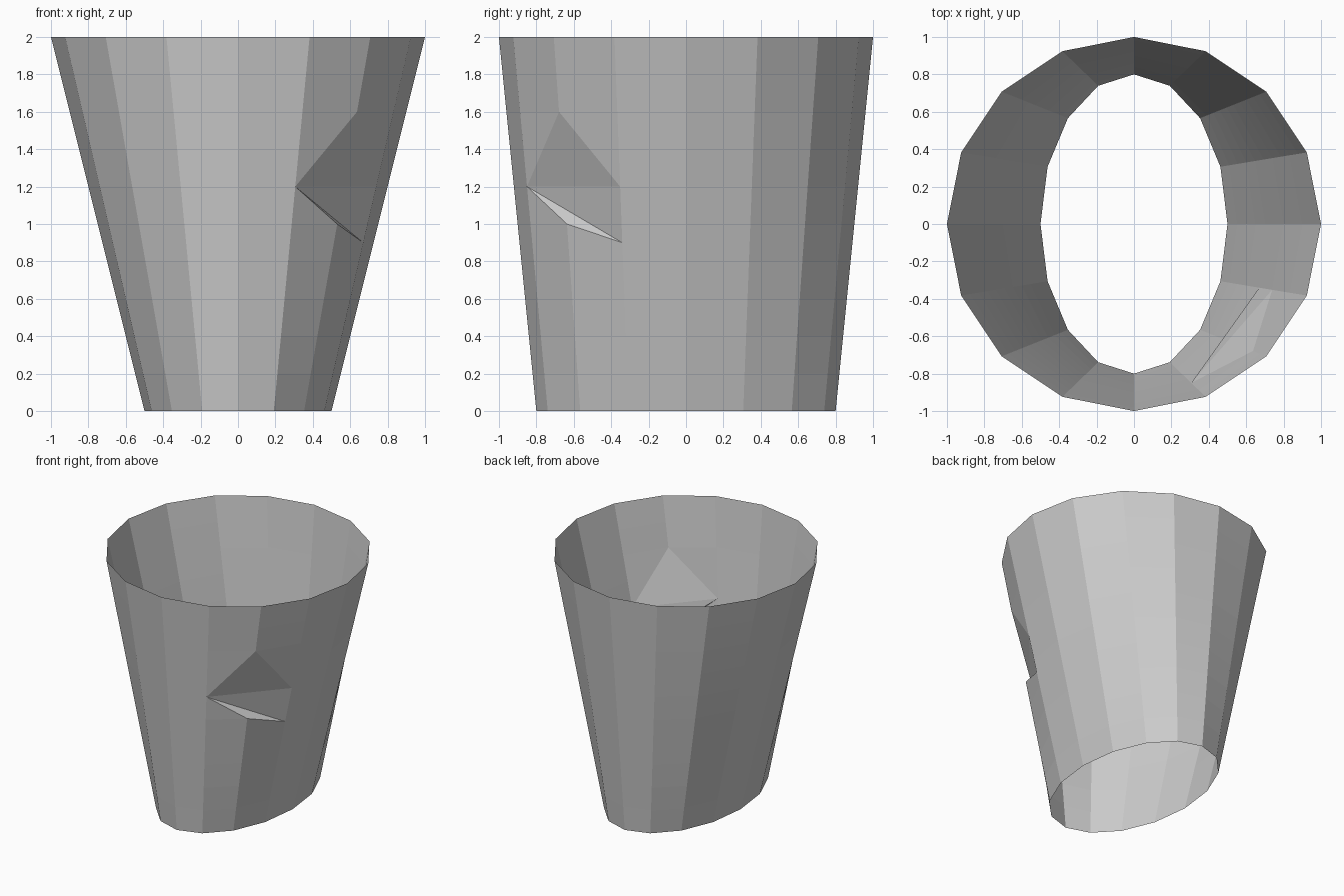
import bpy
import bmesh
from math import cos, sin, pi

if "Cube" in bpy.data.objects:
    bpy.data.objects.remove(bpy.data.objects["Cube"])

SIDES, ROWS, HEIGHT = 16, 10, 2.0


# Point on the wall: elliptical base widening to a round rim
def wall(i, z):
    t, a = z / HEIGHT, 2 * pi * i / SIDES
    return ((0.5 + 0.5 * t) * cos(a), (0.8 + 0.2 * t) * sin(a), z)


bm = bmesh.new()
grid = [[bm.verts.new(wall(i, HEIGHT * j / ROWS)) for i in range(SIDES)]
        for j in range(ROWS + 1)]

# Open tapered shell, leaving out the panels around the dent
for j in range(ROWS):
    for i in range(SIDES):
        if (i == 13 and 5 <= j <= 7) or (i == 14 and 4 <= j <= 7):
            continue
        k = (i + 1) % SIDES
        bm.faces.new((grid[j][i], grid[j][k], grid[j + 1][k], grid[j + 1][i]))

# Dent corners
left, right, apex, lip = grid[6][13], grid[6][15], grid[8][14], grid[5][14]
low = bm.verts.new(wall(15, 0.9))

patches = [
    (left, right, apex),                          # sloping upper facet
    (left, low, grid[5][15], right),              # pressed-in facet
    (left, lip, low),                             # small ledge
    (grid[5][13], lip, left),                     # wall left below
    (grid[4][14], grid[4][15], low, lip),         # wall right below
    (left, apex, grid[8][13], grid[7][13]),       # wall left above
    (right, grid[7][15], grid[8][15], apex),      # wall right above
]
for p in patches:
    bm.faces.new(p)

# Remove the unused points inside the dent
bmesh.ops.delete(bm, geom=[v for v in bm.verts if not v.link_faces], context='VERTS')

mesh = bpy.data.meshes.new("dented_cup_wall")
bm.to_mesh(mesh)
bm.free()
cup = bpy.data.objects.new("dented_cup_wall", mesh)
bpy.context.collection.objects.link(cup)
